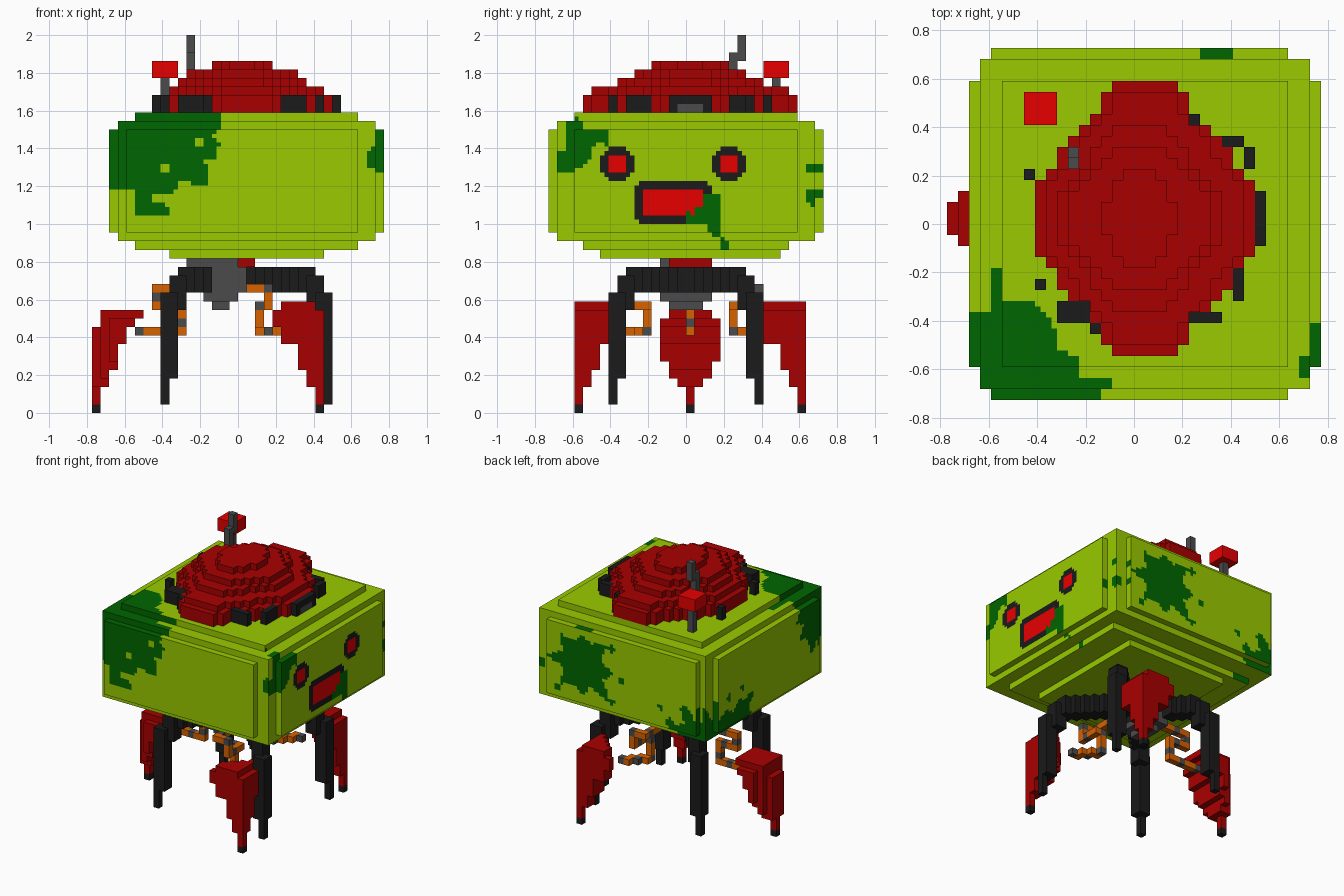
import bpy, bmesh, math

if "Cube" in bpy.data.objects:
    bpy.data.objects.remove(bpy.data.objects["Cube"], do_unlink=True)

U = 2 / 44  # one voxel
COLOURS = {"lime": (0.319, 0.59, 0), "dark_green": (0, 0.133, 0), "dark_red": (0.395, 0, 0),
           "bright_red": (0.855, 0, 0), "charcoal": (0.0105,) * 3, "grey": (0.07,) * 3,
           "orange": (0.68, 0.12, 0)}
MATS = {}
for mat_name, rgb in COLOURS.items():
    m = MATS[mat_name] = bpy.data.materials.new(mat_name)
    m.use_nodes = True
    m.diffuse_color = (*rgb, 1)
    m.node_tree.nodes["Principled BSDF"].inputs["Base Color"].default_value = (*rgb, 1)


def box(x0, x1, y0, y1, z0, z1, k=1):
    """Set of cells filling a box given in voxels, each split k times."""
    return {(x, y, z) for x in range(x0 * k, x1 * k)
            for y in range(y0 * k, y1 * k) for z in range(z0 * k, z1 * k)}


def boxes(*dims, k=1):
    return set().union(*(box(*d, k=k) for d in dims))


def voxel_part(name, cells, colours, paint=None, step=1.0):
    """Mesh the exposed sides of the cells and merge the flat areas."""
    bm = bmesh.new()
    verts = {}
    for cell in sorted(cells):
        for a, s in ((a, s) for a in range(3) for s in (0, 1)):
            near = list(cell)
            near[a] += 2 * s - 1
            if tuple(near) in cells:
                continue
            quad = []
            for db, dc in ((0, 0), (1, 0), (1, 1), (0, 1)):
                p = list(cell)
                p[a] += s
                p[(a + 1) % 3] += db
                p[(a + 2) % 3] += dc
                p = tuple(p)
                if p not in verts:
                    verts[p] = bm.verts.new([v * step * U for v in p])
                quad.append(verts[p])
            face = bm.faces.new(quad if s else quad[::-1])
            if paint:
                face.material_index = paint(a, s, face.calc_center_median())
    bm.normal_update()
    bmesh.ops.dissolve_limit(bm, angle_limit=0.01, verts=bm.verts[:],
                             edges=bm.edges[:], delimit={'MATERIAL'})
    mesh = bpy.data.meshes.new(name)
    bm.to_mesh(mesh)
    bm.free()
    for col in colours:
        mesh.materials.append(MATS[col])
    bpy.context.collection.objects.link(bpy.data.objects.new(name, mesh))


# Paint splashes: outlines for each side of the head
def splash(cx, cy, radii):
    turn = 2 * math.pi / len(radii)
    return [(cx + r * math.cos(turn * i), cy + r * math.sin(turn * i)) for i, r in enumerate(radii)]


def dot(cx, cy):
    return splash(cx, cy, [0.026] * 8)


FRONT = [
    [(-.7, 1.6), (-.1, 1.6), (-.1, 1.5), (-.13, 1.46), (-.1, 1.42), (-.11, 1.35), (-.18, 1.33),
     (-.14, 1.3), (-.17, 1.26), (-.14, 1.22), (-.2, 1.19), (-.25, 1.22), (-.31, 1.22),
     (-.34, 1.16), (-.44, 1.17), (-.46, 1.12), (-.37, 1.1), (-.37, 1.05), (-.54, 1.05),
     (-.54, 1.19), (-.7, 1.19)], dot(-.205, 1.435), dot(-.385, 1.3),
    [(.8, 1.5), (.72, 1.5), (.72, 1.41), (.68, 1.39), (.68, 1.31), (.73, 1.28), (.8, 1.28)]]
TOP = [
    [(-.7, -.36), (-.59, -.36), (-.59, -.18), (-.545, -.18), (-.545, -.31), (-.41, -.32),
     (-.32, -.44), (-.32, -.53), (-.23, -.54), (-.22, -.63), (-.1, -.64), (-.1, -.67),
     (-.14, -.68), (-.14, -.75), (-.7, -.75)],
    [(.8, -.41), (.73, -.41), (.72, -.54), (.68, -.56), (.68, -.63), (.8, -.63)],
    [(.27, .68), (.41, .68), (.41, .75), (.27, .75)]]
FACE = [
    [(-.64, 1.6), (-.55, 1.55), (-.55, 1.5), (-.42, 1.5), (-.42, 1.41), (-.46, 1.44), (-.5, 1.41),
     (-.5, 1.36), (-.55, 1.31), (-.6, 1.28), (-.68, 1.28), (-.68, 1.37), (-.64, 1.4)],
    [(0, 1.01), (0, 1.06), (.04, 1.05), (.05, 1.09), (.1, 1.1), (.1, 1.15), (.175, 1.17),
     (.175, .95), (.22, .91), (.22, .87), (.18, .87), (.18, .92), (.13, .93), (.12, .98), (.08, 1)],
    [(.8, 1.32), (.64, 1.32), (.64, 1.28), (.8, 1.27)],
    [(.8, 1.18), (.64, 1.18), (.63, 1.12), (.67, 1.09), (.68, 1.14), (.8, 1.14)]]
BACK = [
    splash(.34, 1.24, [.3, .18, .27, .17, .22, .19, .29, .16, .26, .18, .32, .16, .24, .17, .27, .16]),
    dot(.1, 1.42), dot(.02, 1.2), dot(.55, 1.02), dot(.1, 1.03), dot(-.3, 1.1),
    [(-.7, 1.2), (-.62, 1.16), (-.6, 1.04), (-.52, 1.16), (-.46, 1.14), (-.5, 1.02), (-.42, 1),
     (-.36, 1.06), (-.34, .98), (-.4, .92), (-.4, .85), (-.7, .85)],
    [(.8, 1.18), (.68, 1.18), (.68, 1.12), (.8, 1.12)]]
REAR = [
    [(-.75, 1.6), (-.3, 1.6), (-.36, 1.5), (-.32, 1.42), (-.4, 1.38), (-.36, 1.28), (-.44, 1.26),
     (-.5, 1.12), (-.56, 1.2), (-.6, 1.1), (-.66, 1.19), (-.75, 1.19)],
    [(.75, 1.17), (.66, 1.14), (.6, 1.03), (.5, 1.1), (.42, 1.04), (.34, 1.12), (.27, 1.08),
     (.24, 1.12), (.17, 1.1), (.24, 1), (.15, .93), (.3, .85), (.75, .85)], dot(.47, 1.17), dot(.31, 1.19)]
SPLASHES = {(1, 0): FRONT, (2, 1): TOP, (0, 1): FACE, (1, 1): BACK, (0, 0): REAR}


def inside(outlines, px, py):
    """Even-odd test, so a dot within a splash becomes a hole."""
    odd = False
    for pts in outlines:
        for (x0, y0), (x1, y1) in zip(pts, pts[1:] + pts[:1]):
            if (y0 > py) != (y1 > py) and px < x0 + (py - y0) * (x1 - x0) / (y1 - y0):
                odd = not odd
    return odd


def paint_head(axis, side, p):
    if inside(SPLASHES.get((axis, side), []), *(p[i] for i in range(3) if i != axis)):
        return 1
    if p.x > 16.9 * U:
        # eyes and mouth: centre y, z, half width, half height, corner cut
        for cy, cz, w, h, cut in ((-8, 29, 2, 2, 2.6), (5, 29, 2, 2, 2.6), (-1.5, 24.5, 4.5, 2.5, 6.4)):
            dy, dz = abs(p.y / U - cy), abs(p.z / U - cz)
            if dy < w - 1 and dz < h - 1:
                return 2
            if dy < w and dz < h and dy + dz < cut:
                return 3
    return 0


# Head: stacked slabs with stepped edges
head = boxes((-13, 14, -16, 16, 21, 33), (-15, 17, -13, 13, 21, 33), (-14, 16, -15, 15, 20, 34),
             (-12, 14, -13, 13, 34, 35), (-12, 14, -12, 12, 19, 20), (-8, 10, -10, 11, 18, 19), k=2)
voxel_part("head", head, ["lime", "dark_green", "bright_red", "charcoal"], paint_head, 0.5)

# Dome: clipped diamond layers, with vents round its foot
dome = set()
for z, x0, x1, y0, y1 in ((35, -9, 11, -12, 13), (36, -9, 11, -12, 13), (37, -8, 10, -11, 12),
                          (38, -7, 8, -8, 9), (39, -6, 7, -6, 7), (40, -3, 4, -4, 5)):
    for x, y, _ in box(x0, x1, y0, y1, z, z + 1):
        dx, dy = abs(2 * x + 1 - x0 - x1) / (x1 - x0), abs(2 * y + 1 - y0 - y1) / (y1 - y0)
        if dx + dy < 1.24:
            dome.add((x, y, z))
window = box(11, 12, -1, 2, 35, 36)
vents = boxes((11, 12, -2, 3, 35, 37), (9, 10, -7, -4, 35, 37), (5, 8, -9, -8, 35, 37),
              (-7, -4, -9, -7, 35, 37), (-4, -3, -10, -9, 35, 37), (-9, -8, -6, -5, 35, 37),
              (-10, -9, 4, 5, 35, 37), (5, 6, 8, 10, 35, 37), (8, 10, 7, 8, 35, 37),
              (10, 11, 5, 7, 35, 37))
voxel_part("dome", dome - vents, ["dark_red"])
voxel_part("dome_vents", vents - window, ["charcoal"])
voxel_part("dome_window", window, ["grey"])

# Antennas
voxel_part("bent_antenna", boxes((-6, -5, 5, 6, 37, 42), (-6, -5, 6, 7, 41, 44)) - dome, ["grey"])
voxel_part("beacon_stem", box(-9, -8, 10, 11, 35, 39), ["grey"])
voxel_part("beacon", box(-10, -7, 9, 12, 39, 41), ["bright_red"])

# Hub below the head
hub = boxes((-6, 0, -3, 3, 17, 18), (-4, 1, -3, 3, 14, 17), (-4, 0, -3, 3, 13, 14), (-3, -1, -2, 2, 12, 13))
voxel_part("hub", hub, ["grey"])
voxel_part("hub_cap", box(0, 2, -2, 3, 17, 18), ["dark_red"])

# Four arched legs, mirrored; the hub sits off centre, so one pair reaches further in
for end, start, fx in (("left", 0, lambda x: x + 1), ("right", 4, lambda x: -x)):
    arch = boxes(*((d, d + 2, d - 1, d + 1, 14, 17) for d in range(start, 7)),
                 (7, 9, 6, 8, 12, 16), (8, 10, 7, 9, 4, 14), (9, 10, 8, 9, 1, 14))
    for side, fy in (("back", lambda y: y), ("front", lambda y: -1 - y)):
        voxel_part(f"leg_{side}_{end}", {(fx(x), fy(y), z) for x, y, z in arch} - hub, ["charcoal"])


# Claws and their cables
def run(*points):
    """Cells along a path, moving one axis at a time."""
    path = [points[0]]
    for target in points[1:]:
        while path[-1] != target:
            for a in range(3):
                p = list(path[-1])
                if p[a] != target[a]:
                    p[a] += 1 if target[a] > p[a] else -1
                    path.append(tuple(p))
    return path


def claw(name, shell, tip, cable, s):
    shell, tip, cable = ([(x, s * y, z) for x, y, z in part] for part in (shell, tip, cable))
    cable = [c for c in cable if c not in hub]
    voxel_part(name + "_claw", set(shell), ["dark_red"])
    voxel_part(name + "_claw_tip", set(tip), ["charcoal"])
    voxel_part(name + "_cable", {c for i, c in enumerate(cable) if i % 3}, ["orange"])
    voxel_part(name + "_cable_joints", set(cable[::3]), ["grey"])


side_shell = boxes((9, 10, -13, -12, 1, 3), (8, 10, -13, -11, 3, 5), (7, 10, -13, -10, 5, 8),
                   (5, 10, -13, -8, 8, 10), (4, 10, -13, -8, 10, 12), (5, 9, -13, -8, 12, 13))
side_shell = {(x, y, z) for x, y, z in side_shell if y - x < -16}
side_cable = run((5, -8, 9), (2, -5, 9), (2, -5, 12), (3, -8, 12), (3, -8, 14), (2, -8, 14), (1, -3, 14))
for name, s in (("front", 1), ("back", -1)):
    claw(name, side_shell, box(9, 10, -13, -12, 0, 1), side_cable, s)

# Rear claw: z range, x range, half width; rounded towards its outer face
rear_rows = ((1, 3, -17, -16, 0), (3, 4, -17, -15, 1), (4, 5, -17, -15, 2), (5, 6, -17, -14, 2),
             (6, 8, -17, -14, 3), (8, 10, -17, -13, 3), (10, 11, -16, -12, 3), (11, 12, -16, -11, 2))
rear_shell = {(x, y, z) for z0, z1, x0, x1, w in rear_rows
              for x, y, z in box(x0, x1, -w, w + 1, z0, z1) if abs(y) <= x + 18}
rear_cable = run((-12, 0, 9), (-7, 0, 9), (-7, 0, 12), (-10, 0, 12), (-10, 0, 14), (-4, 0, 14))
claw("rear", rear_shell, box(-17, -16, 0, 1, 0, 1), rear_cable, 1)
